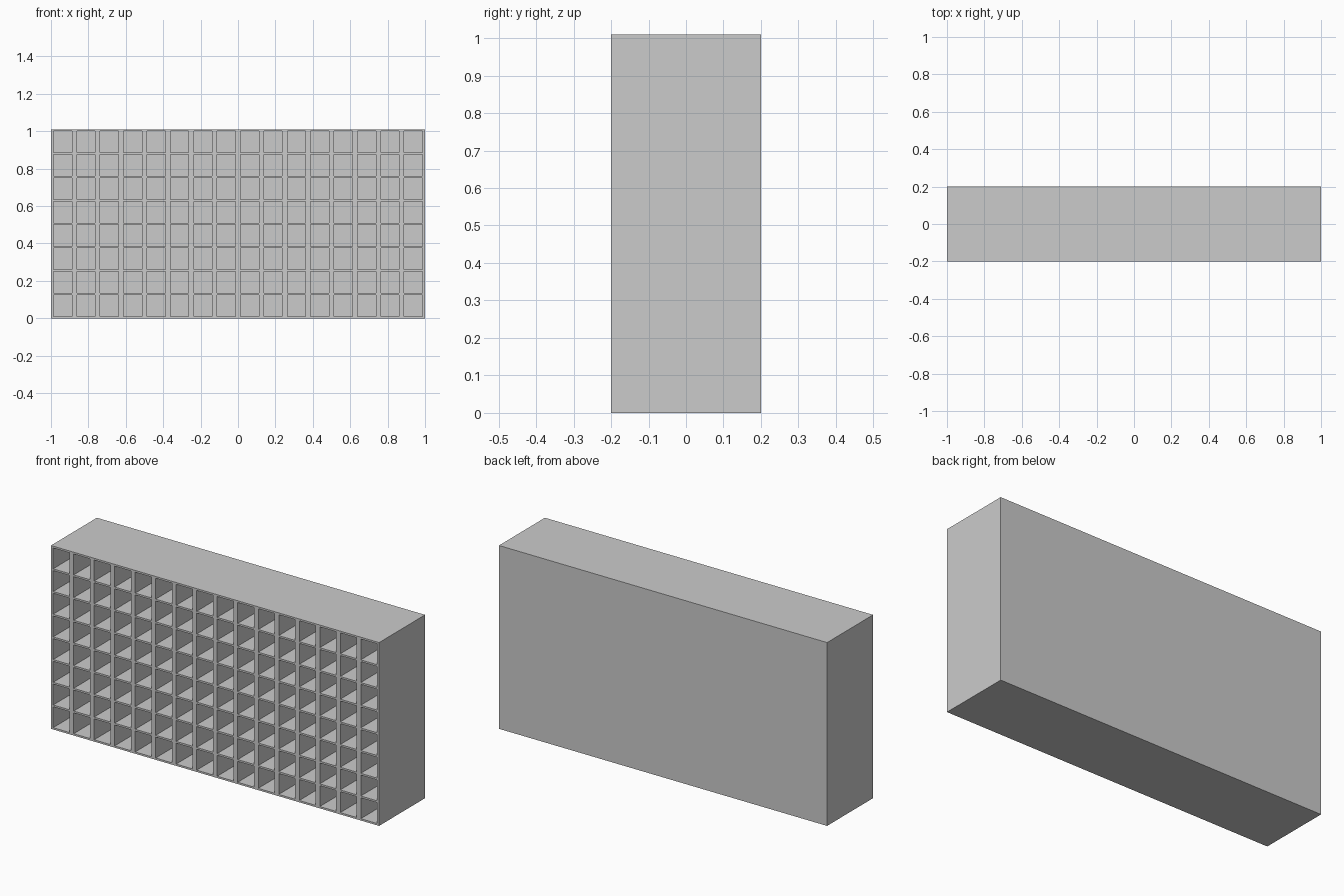
import bpy
import bmesh

if "Cube" in bpy.data.objects:
    bpy.data.objects.remove(bpy.data.objects["Cube"])

COLS, ROWS = 16, 8
FRONT, BACK = -0.2, 0.2
PITCH = 0.125
CELL_W, CELL_H = 0.098, 0.115
BOARD = 0.01            # shelf and back panel thickness
HEIGHT = ROWS * PITCH + BOARD


def lines(start, end, first, size, count):
    """Outer edges plus both sides of every opening."""
    inner = [first + i * PITCH + s for i in range(count) for s in (0, size)]
    return [start] + inner + [end]


xs = lines(-1, 1, -1 + (PITCH - CELL_W) / 2, CELL_W, COLS)
zs = lines(0, HEIGHT, BOARD, CELL_H, ROWS)

bm = bmesh.new()

# Front face lattice
grid = [[bm.verts.new((x, FRONT, z)) for z in zs] for x in xs]
cells = []
for i in range(len(xs) - 1):
    for j in range(len(zs) - 1):
        f = bm.faces.new((grid[i][j], grid[i + 1][j],
                          grid[i + 1][j + 1], grid[i][j + 1]))
        if i % 2 and j % 2:
            cells.append(f)

# Outer case: sides, top, bottom and closed back
rim = [e for e in bm.edges if e.is_boundary]
ext = bmesh.ops.extrude_edge_only(bm, edges=rim)["geom"]
for v in ext:
    if isinstance(v, bmesh.types.BMVert):
        v.co.y = BACK
bmesh.ops.contextual_create(bm, geom=[e for e in bm.edges if e.is_boundary])

# Pigeonholes pushed in to the back panel
for f in cells:
    new = bmesh.ops.extrude_face_region(bm, geom=[f])["geom"]
    for v in new:
        if isinstance(v, bmesh.types.BMVert):
            v.co.y = BACK - BOARD
    if f.is_valid:
        bmesh.ops.delete(bm, geom=[f], context='FACES_ONLY')

bmesh.ops.recalc_face_normals(bm, faces=bm.faces)
mesh = bpy.data.meshes.new("pigeonhole_shelf")
bm.to_mesh(mesh)
bm.free()
bpy.context.collection.objects.link(bpy.data.objects.new("pigeonhole_shelf", mesh))
